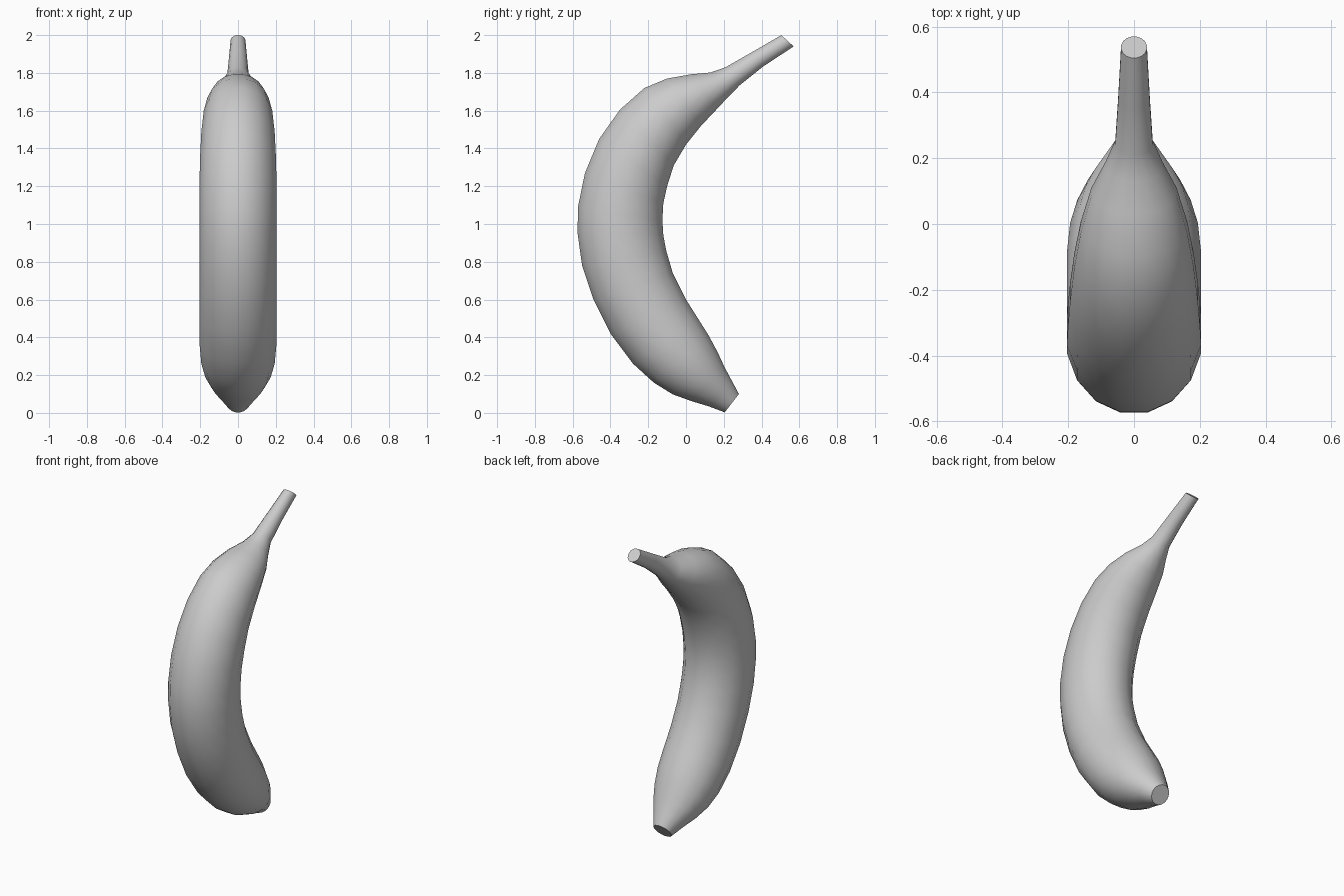
import bpy, bmesh, math
from mathutils import Vector

if "Cube" in bpy.data.objects:
    bpy.data.objects.remove(bpy.data.objects["Cube"])

SIDES = 16
# Each ring: outer y, outer z, inner y, inner z, half width in x
RINGS = [
    (.505, 2.0, .57, 1.94, .04), (.35, 1.91, .41, 1.835, .049),
    (.21, 1.83, .285, 1.735, .058), (.13, 1.802, .23, 1.68, .088),
    (.03, 1.793, .165, 1.61, .132), (-.10, 1.77, .08, 1.52, .165),
    (-.22, 1.72, 0, 1.42, .185), (-.35, 1.605, -.065, 1.31, .198),
    (-.46, 1.45, -.10, 1.20, .205), (-.535, 1.27, -.12, 1.11, .208),
    (-.572, 1.09, -.125, 1.02, .208), (-.574, .95, -.12, .94, .208),
    (-.55, .78, -.105, .86, .208), (-.49, .60, -.07, .74, .208),
    (-.40, .42, 0, .60, .208), (-.28, .26, .06, .505, .207),
    (-.17, .16, .12, .41, .198), (-.07, .098, .168, .32, .176),
    (.03, .062, .205, .24, .143), (.12, .035, .24, .175, .103),
    (.205, .003, .28, .10, .06),
]

# Banana skin: elliptical rings lofted from stem to tip
bm = bmesh.new()
loops = []
for yo, zo, yi, zi, w in RINGS:
    outer, inner = Vector((0, yo, zo)), Vector((0, yi, zi))
    mid, half = (outer + inner) / 2, (outer - inner) / 2
    ring = []
    for k in range(SIDES):
        a = 2 * math.pi * (k + .5) / SIDES
        c = math.cos(a) / math.cos(math.pi / SIDES)
        ring.append(bm.verts.new(mid + half * c + Vector((w * math.sin(a), 0, 0))))
    loops.append(ring)
for a, b in zip(loops, loops[1:]):
    for k in range(SIDES):
        n = (k + 1) % SIDES
        bm.faces.new((a[k], a[n], b[n], b[k]))
# Flat cut ends
bm.faces.new(loops[0])
bm.faces.new(loops[-1])
bmesh.ops.recalc_face_normals(bm, faces=bm.faces)

mesh = bpy.data.meshes.new("banana")
bm.to_mesh(mesh)
bm.free()
banana = bpy.data.objects.new("banana", mesh)
bpy.context.collection.objects.link(banana)
bpy.context.view_layer.objects.active = banana
banana.select_set(True)
bpy.ops.object.shade_smooth_by_angle(angle=math.radians(45))
